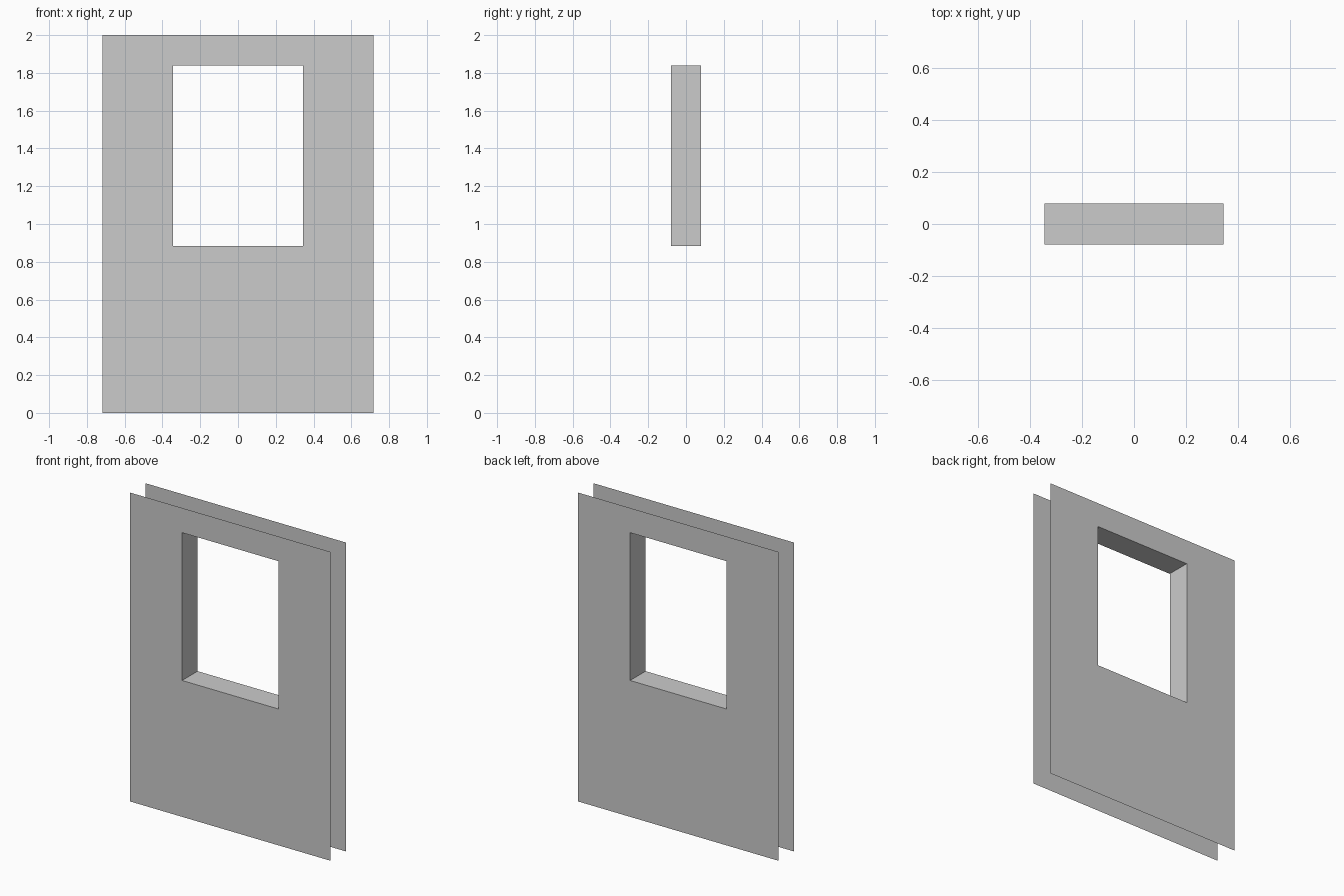
import bpy, bmesh

if "Cube" in bpy.data.objects:
    bpy.data.objects.remove(bpy.data.objects["Cube"])

W, H = 0.718, 2.0                  # wall half width, height
OX, Z0, Z1 = 0.345, 0.883, 1.84    # opening half width, sill and head heights
D = 0.079                          # half depth


def rectangle(bm, half_w, low, high, y):
    return [bm.verts.new((x, y, z)) for x, z in
            ((-half_w, low), (half_w, low), (half_w, high), (-half_w, high))]


def bridge(bm, a, b):
    for i in range(4):
        j = (i + 1) % 4
        bm.faces.new((a[i], a[j], b[j], b[i]))


bm = bmesh.new()
outer_front = rectangle(bm, W, 0, H, -D)
inner_front = rectangle(bm, OX, Z0, Z1, -D)
inner_back = rectangle(bm, OX, Z0, Z1, D)
outer_back = rectangle(bm, W, 0, H, D)

# Front skin, window reveal and back skin; the outer rim stays open
bridge(bm, outer_front, inner_front)
bridge(bm, inner_front, inner_back)
bridge(bm, inner_back, outer_back)

mesh = bpy.data.meshes.new("window_wall_panel")
bm.to_mesh(mesh)
bm.free()
bpy.context.collection.objects.link(bpy.data.objects.new("window_wall_panel", mesh))
